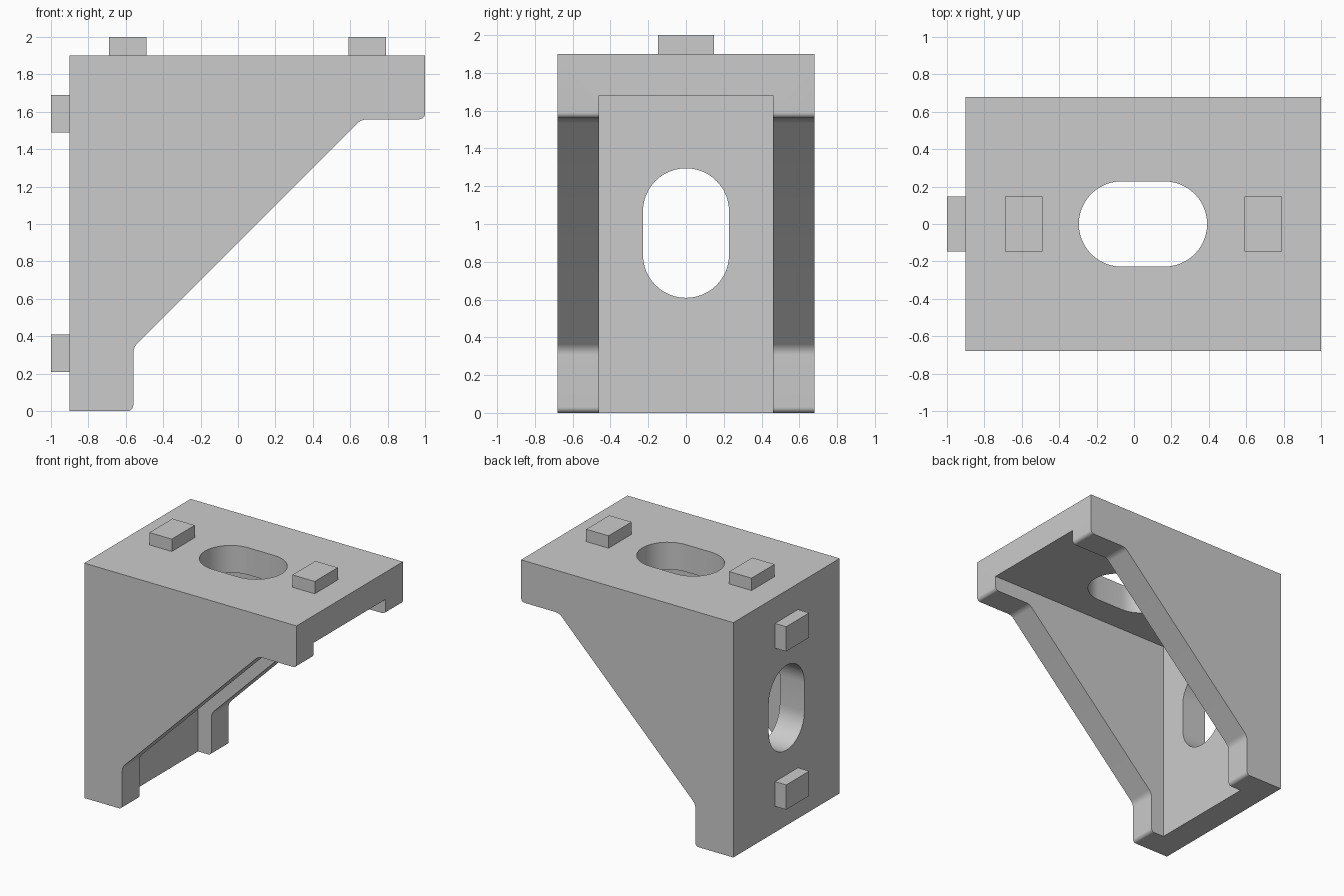
import bpy, bmesh, math
from mathutils import Vector

cube = bpy.data.objects.get("Cube")
if cube:
    bpy.data.objects.remove(cube, do_unlink=True)

grey = bpy.data.materials.new("plain grey")
grey.use_nodes = True
colour = (0.6, 0.6, 0.6, 1)
grey.diffuse_color = colour
grey.node_tree.nodes["Principled BSDF"].inputs["Base Color"].default_value = colour


def prism(name, outline, depth):
    """Extrude a closed 3D outline along the depth vector."""
    bm = bmesh.new()
    face = bm.faces.new([bm.verts.new(p) for p in outline])
    top = bmesh.ops.extrude_face_region(bm, geom=[face])["geom"]
    verts = [v for v in top if isinstance(v, bmesh.types.BMVert)]
    bmesh.ops.translate(bm, verts=verts, vec=depth)
    bmesh.ops.recalc_face_normals(bm, faces=bm.faces[:])
    mesh = bpy.data.meshes.new(name)
    bm.to_mesh(mesh)
    bm.free()
    mesh.materials.append(grey)
    obj = bpy.data.objects.new(name, mesh)
    bpy.context.collection.objects.link(obj)
    return obj


def box(name, low, high):
    (x0, y0, z0), (x1, y1, z1) = low, high
    outline = [(x0, y0, z0), (x1, y0, z0), (x1, y1, z0), (x0, y1, z0)]
    return prism(name, outline, (0, 0, z1 - z0))


def rounded(corners, steps=8):
    """Outline whose corners (x, z, radius) are replaced by arcs."""
    points = []
    for i, (x, z, r) in enumerate(corners):
        p = Vector((x, z))
        if r == 0:
            points.append(p)
            continue
        a = (Vector(corners[i - 1][:2]) - p).normalized()
        b = (Vector(corners[(i + 1) % len(corners)][:2]) - p).normalized()
        half = a.angle(b) / 2
        centre = p + (a + b).normalized() * r / math.sin(half)
        start = p + a * r / math.tan(half) - centre
        end = p + b * r / math.tan(half) - centre
        sweep = start.angle(end)
        for s in range(steps + 1):
            t = s / steps
            points.append(centre + (start * math.sin((1 - t) * sweep)
                                    + end * math.sin(t * sweep)) / math.sin(sweep))
    return points


def slot(half_length, radius, steps=24):
    """Stadium outline around the origin, long along its first axis."""
    points = []
    for side in (1, -1):
        for s in range(steps + 1):
            a = math.pi * (s / steps - 0.5)
            points.append((side * (half_length - radius + radius * math.cos(a)),
                           side * radius * math.sin(a)))
    return points


# Gusset bracket body: full-width side profile
profile = rounded([(-0.9, 0, 0), (-0.56, 0, 0.03), (-0.56, 0.34, 0.08),
                   (0.66, 1.56, 0.08), (1, 1.56, 0.03), (1, 1.9, 0), (-0.9, 1.9, 0)])
bracket = prism("bracket_body", [(p.x, -0.68, p.y) for p in profile], (0, 1.36, 0))

# Hollow between the side walls, and a slot through each plate
SLOT = slot(0.343, 0.228)
cutters = [
    box("hollow_cutter", (-0.68, -0.46, -0.5), (1.5, 0.46, 1.68)),
    prism("top_slot_cutter", [(0.048 + u, v, 1.6) for u, v in SLOT], (0, 0, 0.5)),
    prism("back_slot_cutter", [(-1.1, v, 0.952 + u) for u, v in SLOT], (0.5, 0, 0)),
]
bpy.context.view_layer.objects.active = bracket
for cutter in cutters:
    cutter.hide_render = True
    mod = bracket.modifiers.new(cutter.name, "BOOLEAN")
    mod.operation = "DIFFERENCE"
    mod.solver = "EXACT"
    mod.object = cutter
    bpy.ops.object.modifier_apply(modifier=mod.name)
    bpy.data.objects.remove(cutter, do_unlink=True)

# Smooth fillets and slot walls, crisp edges elsewhere
bpy.ops.object.select_all(action="DESELECT")
bracket.select_set(True)
bpy.ops.object.shade_smooth_by_angle(angle=math.radians(30))

# Locating pegs on the top plate and the upright plate
for name, x in (("inner", -0.59), ("outer", 0.69)):
    box("top_peg_" + name, (x - 0.1, -0.147, 1.9), (x + 0.1, 0.147, 2))
for name, z in (("lower", 0.31), ("upper", 1.59)):
    box("side_peg_" + name, (-1, -0.147, z - 0.1), (-0.9, 0.147, z + 0.1))
